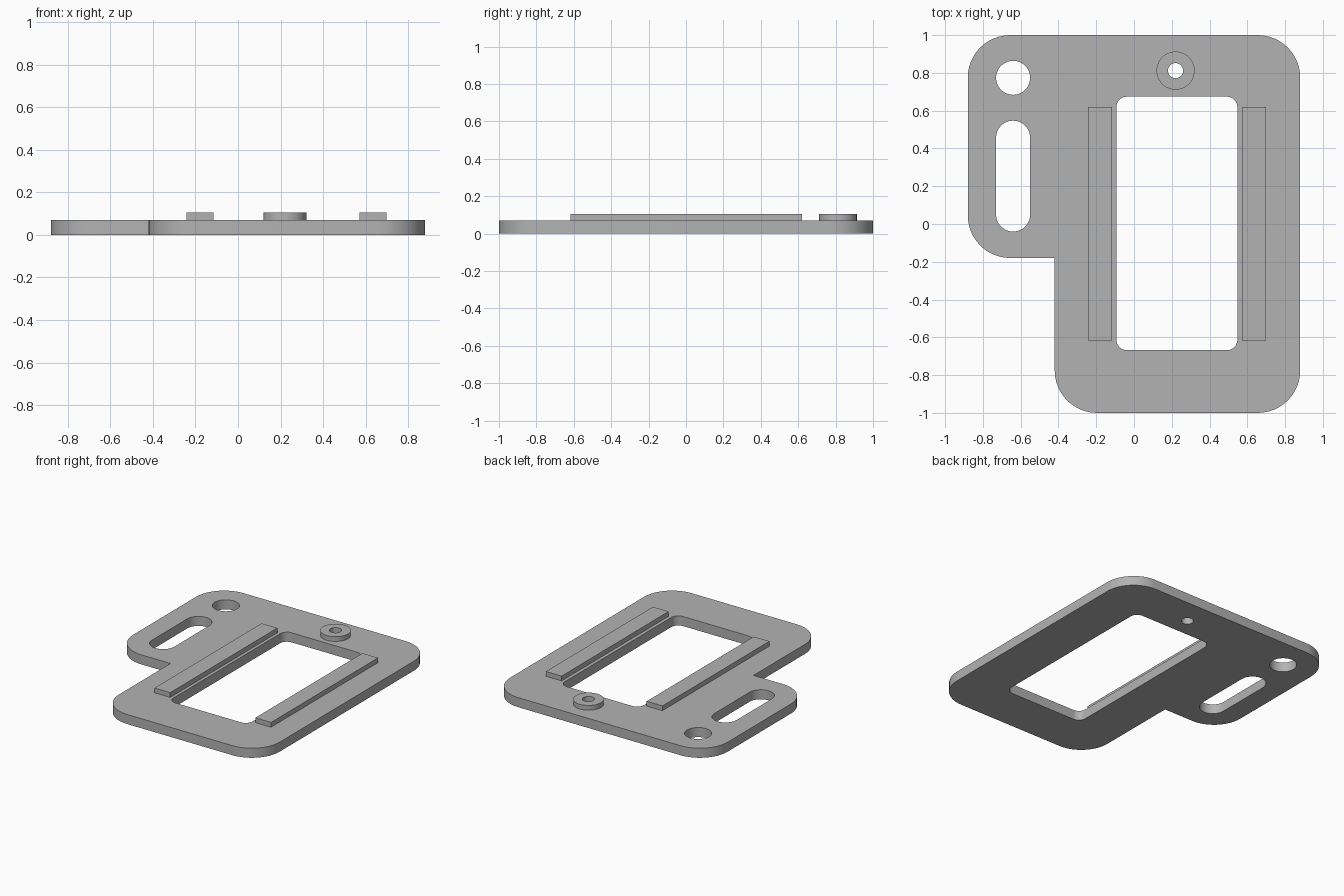
import bpy, bmesh
from math import radians, sin, cos, pi
from mathutils import Vector

cube = bpy.data.objects.get("Cube")
if cube:
    bpy.data.objects.remove(cube, do_unlink=True)

grey = bpy.data.materials.new("plain grey")
grey.use_nodes = True
colour = (0.45, 0.45, 0.45, 1)
grey.diffuse_color = colour
grey.node_tree.nodes["Principled BSDF"].inputs["Base Color"].default_value = colour


def rounded(corners, steps=12):
    """Outline through (x, y, radius) corners, each rounded by an arc."""
    points = []
    for i, (x, y, r) in enumerate(corners):
        p = Vector((x, y))
        if r == 0:
            points.append(p)
            continue
        a = (Vector(corners[i - 1][:2]) - p).normalized()
        b = (Vector(corners[(i + 1) % len(corners)][:2]) - p).normalized()
        centre = p + (a + b) * r
        for k in range(steps + 1):
            t = k / steps * pi / 2
            points.append(centre - b * r * cos(t) - a * r * sin(t))
    # Drop points that coincide where two arcs meet
    return [p for i, p in enumerate(points) if (p - points[i - 1]).length > 1e-5]


def rectangle(x0, x1, y0, y1, r=0):
    return rounded([(x0, y0, r), (x1, y0, r), (x1, y1, r), (x0, y1, r)])


def circle(x, y, r, n=48):
    return [Vector((x + r * cos(2 * pi * k / n), y + r * sin(2 * pi * k / n)))
            for k in range(n)]


def slab(name, loops, z0, z1):
    """Fill the first loop, leave the others as holes, and extrude upwards."""
    bm = bmesh.new()
    for loop in loops:
        verts = [bm.verts.new((p.x, p.y, z0)) for p in loop]
        for i, v in enumerate(verts):
            bm.edges.new((verts[i - 1], v))
    bmesh.ops.triangle_fill(bm, edges=bm.edges[:], use_beauty=True, normal=(0, 0, 1))
    extruded = bmesh.ops.extrude_face_region(bm, geom=bm.faces[:], use_keep_orig=True)
    top = [g for g in extruded["geom"] if isinstance(g, bmesh.types.BMVert)]
    bmesh.ops.translate(bm, verts=top, vec=(0, 0, z1 - z0))
    bmesh.ops.recalc_face_normals(bm, faces=bm.faces[:])
    mesh = bpy.data.meshes.new(name)
    bm.to_mesh(mesh)
    bm.free()
    mesh.materials.append(grey)
    obj = bpy.data.objects.new(name, mesh)
    bpy.context.collection.objects.link(obj)
    bpy.ops.object.select_all(action="DESELECT")
    obj.select_set(True)
    bpy.context.view_layer.objects.active = obj
    bpy.ops.object.shade_smooth_by_angle(angle=radians(30))
    return obj


PLATE, TOP = 0.07, 0.105
R = 0.225

# Flat plate with a side tab, window, slot and round holes
outline = rounded([(-0.42, -1, R), (0.88, -1, R), (0.88, 1, R),
                   (-0.88, 1, R), (-0.88, -0.18, R), (-0.42, -0.18, 0)])
pin_hole = circle(0.22, 0.812, 0.04)
slab("base_plate", [outline,
                    rectangle(-0.093, 0.547, -0.668, 0.674, 0.055),
                    rectangle(-0.73, -0.55, -0.04, 0.547, 0.09),
                    circle(-0.64, 0.774, 0.09),
                    pin_hole], 0, PLATE)

# Raised rails on both sides of the window
for name, x in (("right_rail", -0.243), ("left_rail", 0.572)):
    slab(name, [rectangle(x, x + 0.127, -0.617, 0.62)], PLATE, TOP)

# Raised ring round the pin hole
slab("ring_boss", [circle(0.22, 0.812, 0.101), pin_hole], PLATE, TOP)
